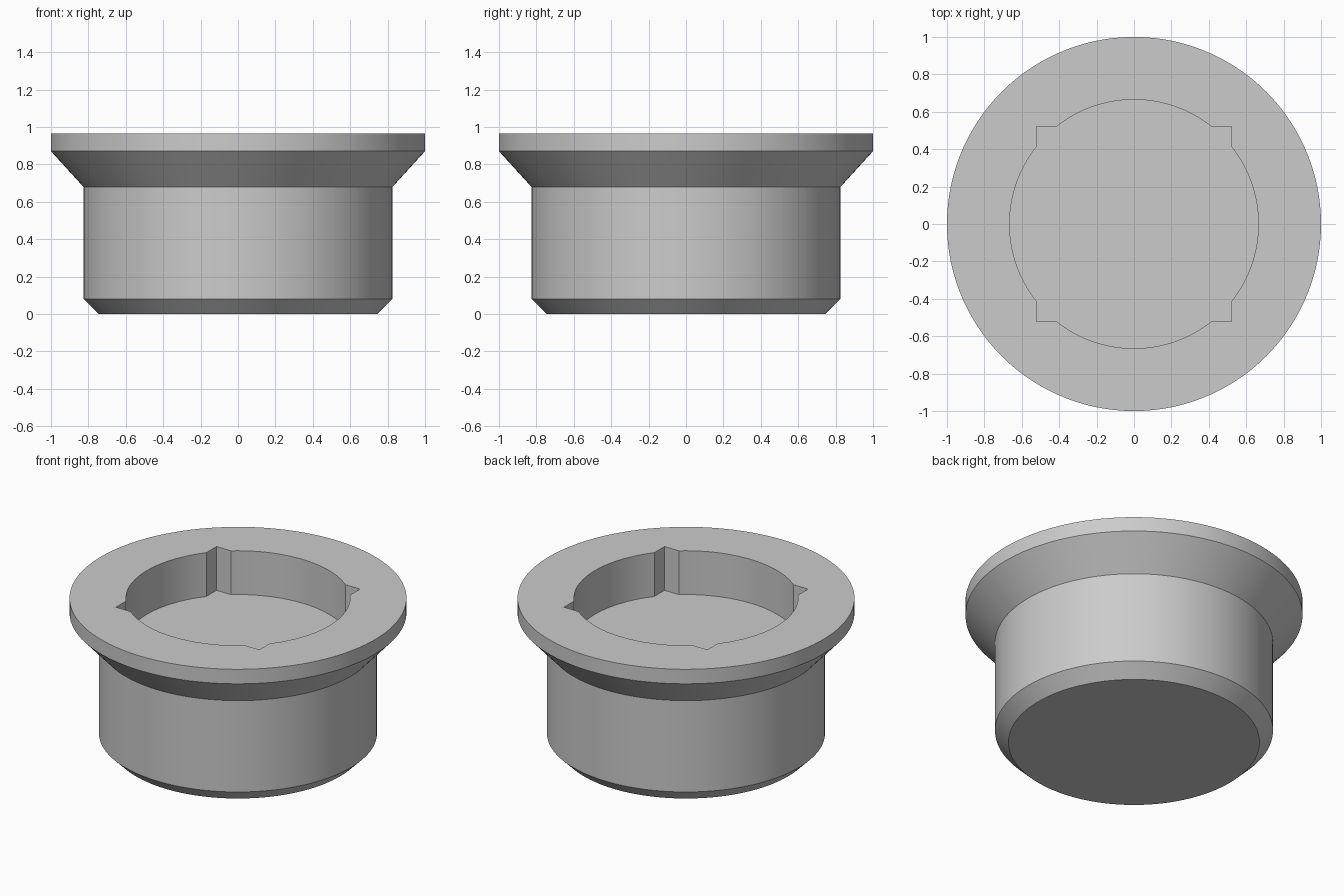
import bpy, bmesh, math

cube = bpy.data.objects.get("Cube")
if cube:
    bpy.data.objects.remove(cube, do_unlink=True)

STEPS = 120
HOLE_RADIUS = 0.665
HALF_SQUARE = 0.52
TOP, FLOOR = 0.965, 0.678

# Plain grey material
grey = bpy.data.materials.new("light grey")
grey.use_nodes = True
colour = (0.6, 0.6, 0.6, 1)
grey.diffuse_color = colour
grey.node_tree.nodes["Principled BSDF"].inputs["Base Color"].default_value = colour

# Shared angles, with exact points where the square notches meet the round hole
meet = math.acos(HALF_SQUARE / HOLE_RADIUS)
angles = [2 * math.pi * i / STEPS for i in range(STEPS)]
for q in range(4):
    angles += [q * math.pi / 2 + meet, (q + 1) * math.pi / 2 - meet]
angles.sort()


def round_outline(radius):
    return lambda a: radius


def notched_outline(a):
    # Circle joined with a square whose corners stick out
    return max(HOLE_RADIUS, HALF_SQUARE / max(abs(math.cos(a)), abs(math.sin(a))))


# Rings from the underside, up the outside and down into the recess
rings = [(round_outline(r), z) for r, z in
         [(0.745, 0), (0.825, 0.08), (0.825, 0.678), (1, 0.87), (1, TOP)]]
rings += [(notched_outline, TOP), (notched_outline, FLOOR)]

bm = bmesh.new()
loops = [[bm.verts.new((f(a) * math.cos(a), f(a) * math.sin(a), z)) for a in angles]
         for f, z in rings]
count = len(angles)
for low, high in zip(loops, loops[1:]):
    for i in range(count):
        j = (i + 1) % count
        bm.faces.new((low[i], low[j], high[j], high[i]))

# Underside and recess floor
bm.faces.new(loops[0][::-1])
bm.faces.new(loops[-1])
bmesh.ops.recalc_face_normals(bm, faces=bm.faces)

mesh = bpy.data.meshes.new("flanged_plug")
bm.to_mesh(mesh)
bm.free()
mesh.materials.append(grey)
plug = bpy.data.objects.new("flanged_plug", mesh)
bpy.context.collection.objects.link(plug)

# Smooth round walls, sharp rims and notches
bpy.ops.object.select_all(action='DESELECT')
plug.select_set(True)
bpy.context.view_layer.objects.active = plug
bpy.ops.object.shade_smooth_by_angle(angle=math.radians(25))
